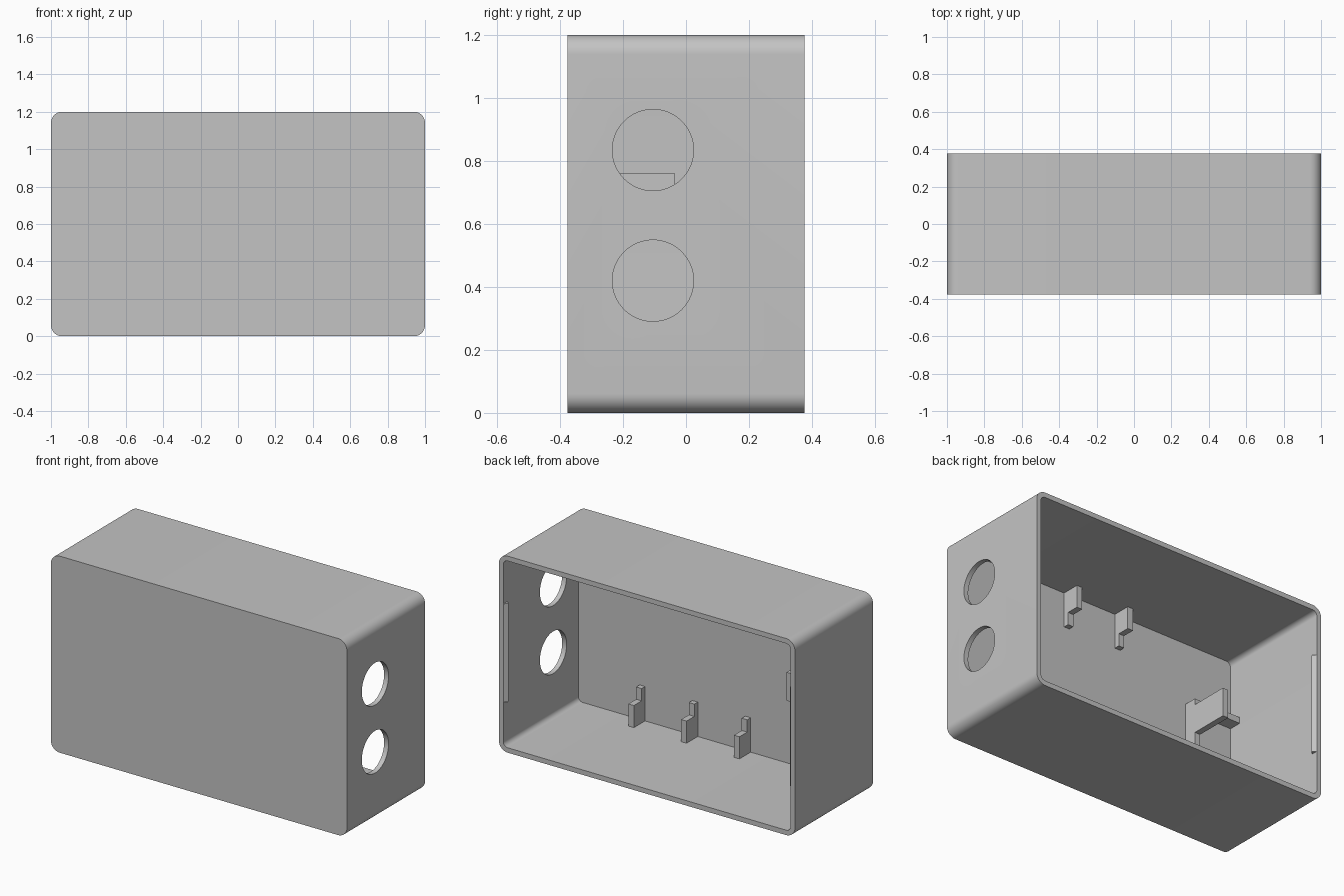
import bpy, bmesh, math
from mathutils import Matrix, Vector

cube = bpy.data.objects.get("Cube")
if cube:
    bpy.data.objects.remove(cube, do_unlink=True)

W, D, H = 2.0, 0.754, 1.2      # overall size
T = 0.03                       # wall thickness
IN_X, IN_Y = W / 2 - T, -D / 2 + T
RIB = 0.037                    # rib thickness
OVER = 0.004                   # overlap into walls

grey = bpy.data.materials.new("plain grey")
grey.use_nodes = True
grey.diffuse_color = (0.55, 0.55, 0.55, 1)
grey.node_tree.nodes["Principled BSDF"].inputs["Base Color"].default_value = (0.55, 0.55, 0.55, 1)


def prism(name, outline, extrude):
    """Closed solid from a planar outline pushed along a vector."""
    bm = bmesh.new()
    face = bm.faces.new([bm.verts.new(p) for p in outline])
    out = bmesh.ops.extrude_face_region(bm, geom=[face])
    verts = [v for v in out["geom"] if isinstance(v, bmesh.types.BMVert)]
    bmesh.ops.translate(bm, verts=verts, vec=Vector(extrude))
    bmesh.ops.recalc_face_normals(bm, faces=bm.faces)
    mesh = bpy.data.meshes.new(name)
    bm.to_mesh(mesh)
    bm.free()
    mesh.materials.append(grey)
    obj = bpy.data.objects.new(name, mesh)
    bpy.context.collection.objects.link(obj)
    return obj


def rounded_rect(half_w, half_h, radius, y, steps=10):
    pts = []
    for i, (sx, sz) in enumerate([(1, 1), (-1, 1), (-1, -1), (1, -1)]):
        for k in range(steps + 1):
            a = math.pi / 2 * (i + k / steps)
            pts.append((sx * (half_w - radius) + radius * math.cos(a), y,
                        H / 2 + sz * (half_h - radius) + radius * math.sin(a)))
    return pts


def cut(target, cutter):
    mod = target.modifiers.new("cut", 'BOOLEAN')
    mod.operation = 'DIFFERENCE'
    mod.solver = 'EXACT'
    mod.object = cutter
    cutter.hide_render = True
    bpy.context.view_layer.objects.active = target
    bpy.ops.object.modifier_apply(modifier=mod.name)
    bpy.data.objects.remove(cutter, do_unlink=True)


# Shell: rounded box, hollow and open at the back
shell = prism("shell", rounded_rect(W / 2, H / 2, 0.06, -D / 2), (0, D, 0))
cut(shell, prism("cavity_cutter", rounded_rect(IN_X, H / 2 - T, 0.03, IN_Y), (0, D, 0)))

# Two round openings in the left wall
for z in (0.835, 0.42):
    ring = [(0.9, -0.105 + 0.129 * math.cos(a), z + 0.129 * math.sin(a))
            for a in (math.tau * i / 64 for i in range(64))]
    cut(shell, prism("hole_cutter", ring, (0.2, 0, 0)))

bpy.ops.object.select_all(action='DESELECT')
shell.select_set(True)
bpy.context.view_layer.objects.active = shell
bpy.ops.object.shade_smooth_by_angle(angle=math.radians(30))

# L-shaped ribs along floor and ceiling
y0 = IN_Y - OVER
rib_profile = [(y0, T - OVER), (IN_Y + 0.108, T - OVER), (IN_Y + 0.108, 0.165),
               (IN_Y + 0.033, 0.165), (IN_Y + 0.033, 0.24), (y0, 0.24)]
for x in (0.538, 0.182, -0.175):
    for side, flip in (("floor", False), ("ceiling", True)):
        prism(side + "_rib", [(x - RIB / 2, y, H - z if flip else z) for y, z in rib_profile],
              (RIB, 0, 0))

# Holder near the right wall: upright with a deep tab, closed by two shelves
tab_top, tab_low, shelf_y = 0.76, 0.587, -0.27
upright = [(y0, H - tab_top), (shelf_y, H - tab_top), (shelf_y, tab_low),
           (-0.035, tab_low), (-0.035, tab_top), (y0, tab_top)]
prism("holder_upright", [(-0.692, y, z) for y, z in upright], (RIB, 0, 0))
for name, z in (("upper", tab_top), ("lower", H - tab_top - RIB)):
    prism("holder_shelf_" + name,
          [(-IN_X - OVER, y0, z), (-0.655, y0, z), (-0.655, shelf_y, z), (-IN_X - OVER, shelf_y, z)],
          (0, 0, RIB))

# Snap ridges inside both side walls near the opening
for name, s in (("left", 1), ("right", -1)):
    prism("snap_ridge_" + name,
          [(s * (IN_X + OVER), 0.376, 0.3), (s * IN_X, 0.376, 0.3), (s * 0.951, 0.355, 0.3),
           (s * IN_X, 0.338, 0.3), (s * (IN_X + OVER), 0.338, 0.3)], (0, 0, 0.6))
